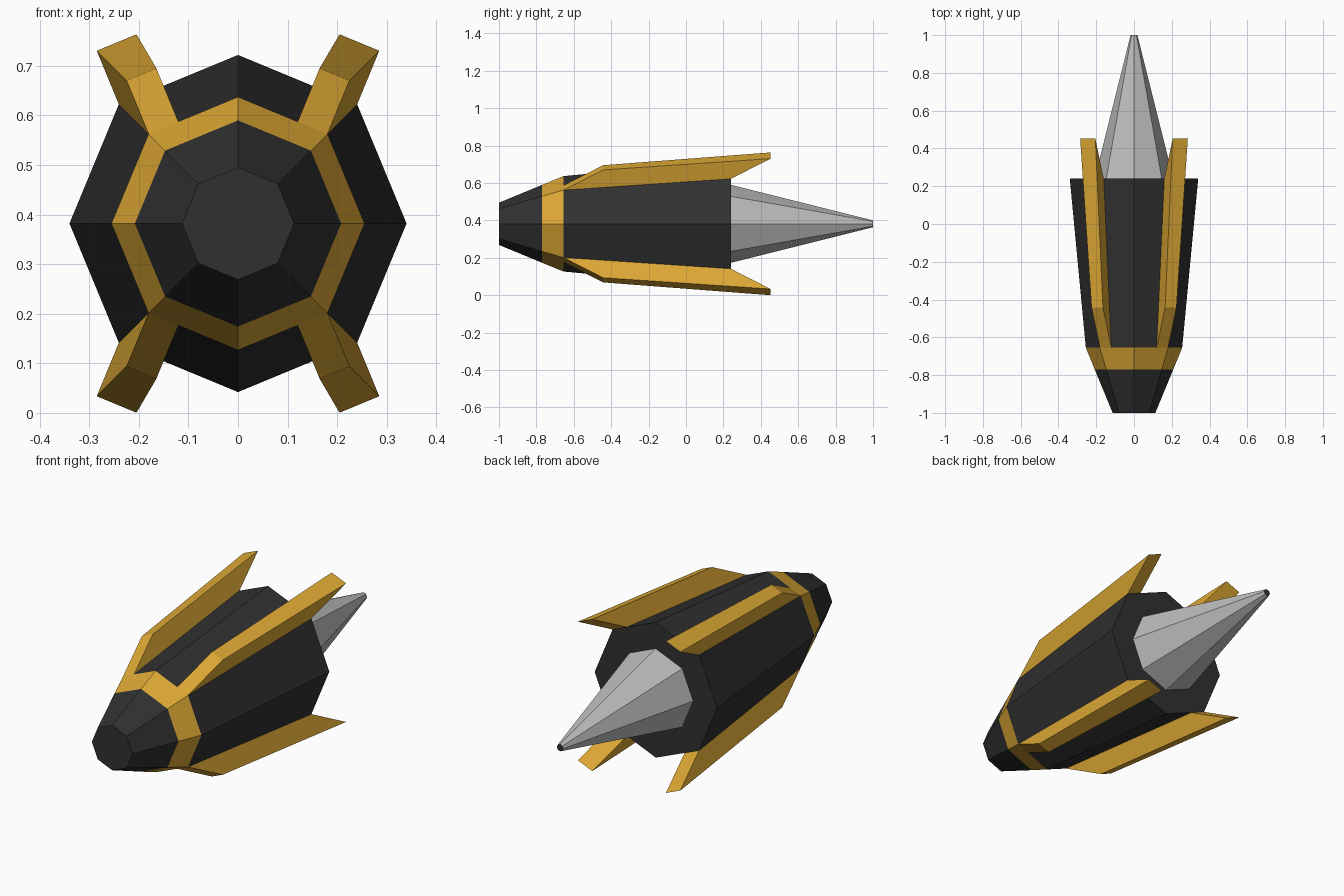
import bpy
from math import cos, sin, pi
from mathutils import Vector

if "Cube" in bpy.data.objects:
    bpy.data.objects.remove(bpy.data.objects["Cube"])

CENTRE = (0, 0, 0.382)
SIDES = 8


def material(name, color):
    m = bpy.data.materials.new(name)
    m.diffuse_color = (*color, 1)
    m.use_nodes = True
    m.node_tree.nodes["Principled BSDF"].inputs["Base Color"].default_value = m.diffuse_color
    return m


dark = material("dark_shell", (0.03, 0.03, 0.03))
gold = material("gold_trim", (0.72, 0.39, 0.035))
steel = material("bare_metal", (0.5, 0.5, 0.5))


def ring_point(r, y, k):
    a = 2 * pi * k / SIDES
    return Vector((r * cos(a), y, r * sin(a)))


def add_object(name, verts, faces, mats):
    me = bpy.data.meshes.new(name)
    me.from_pydata(verts, [], faces)
    for m in mats:
        me.materials.append(m)
    ob = bpy.data.objects.new(name, me)
    ob.location = CENTRE
    bpy.context.collection.objects.link(ob)
    return ob


def loft(name, profile, mats, front_cap=False, back_cap=None):
    """Octagonal loft along y; back_cap is the cap's material slot."""
    n = len(profile)
    verts = [ring_point(r, y, k) for r, y in profile for k in range(SIDES)]
    faces = []
    for i in range(n - 1):
        a, b = i * SIDES, (i + 1) * SIDES
        for k in range(SIDES):
            j = (k + 1) % SIDES
            faces.append((a + k, b + k, b + j, a + j))
    if front_cap:
        faces.append(tuple(range(SIDES)))
    if back_cap is not None:
        faces.append(tuple(reversed(range((n - 1) * SIDES, n * SIDES))))
    ob = add_object(name, verts, faces, mats)
    if back_cap is not None:
        ob.data.polygons[-1].material_index = back_cap
    return ob


# Octagonal hull: blunt nose, trim band, flared body, rear rim
R_BAND, Y_BAND = 0.255, -0.655
R_REAR, Y_REAR = 0.34, 0.24
loft("nose", [(0.113, -1.0), (0.208, -0.77)], [dark], front_cap=True)
loft("trim_band", [(0.208, -0.77), (R_BAND, Y_BAND)], [gold])
loft("hull", [(R_BAND, Y_BAND), (R_REAR, Y_REAR), (0.208, Y_REAR)], [dark])

# Long tail spike with a dark tip
loft("tail_spike", [(0.208, Y_REAR), (0.018, 1.0)], [steel, dark], back_cap=1)

# Swept fin: one third of a hull panel pushed out and back, mirrored to four
base = []
for r, y in ((R_BAND, Y_BAND), (R_REAR, Y_REAR)):
    corner, top = ring_point(r, y, 1), ring_point(r, y, 2)
    base += [corner, corner.lerp(top, 1 / 3)]
sweep = Vector((0.0445, 0.212, 0.108))
verts = base + [v + sweep for v in base]
faces = [(4, 6, 7, 5), (0, 4, 5, 1), (2, 3, 7, 6), (0, 2, 6, 4), (1, 5, 7, 3)]
fins = add_object("fins", verts, faces, [gold])
mirror = fins.modifiers.new("mirror", "MIRROR")
mirror.use_axis = (True, False, True)
mirror.use_mirror_merge = False
